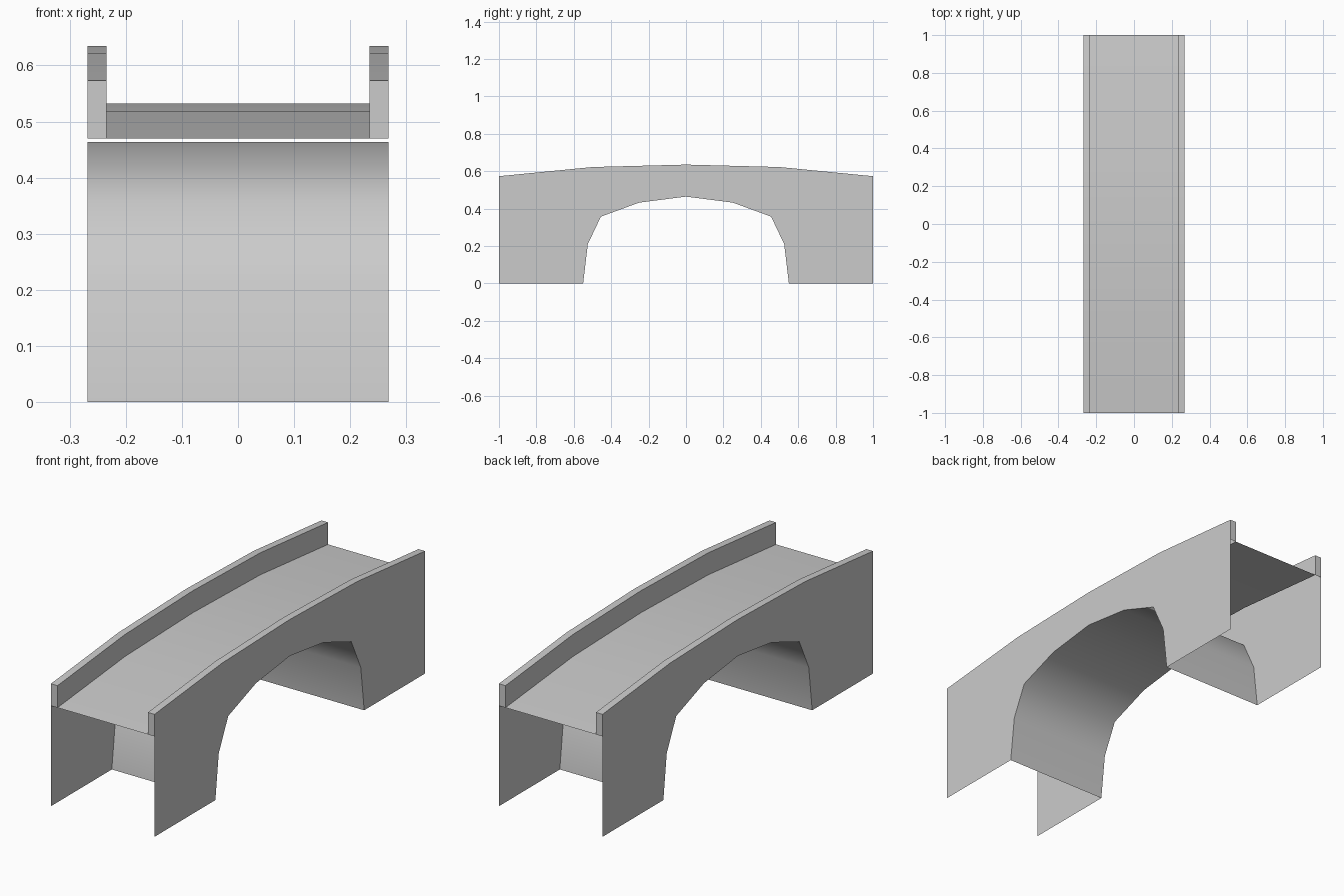
import bpy, bmesh

if "Cube" in bpy.data.objects:
    bpy.data.objects.remove(bpy.data.objects["Cube"])

OUT, INN, RAIL = 0.268, 0.234, 0.103   # outer half width, inner half width, parapet height

stone = bpy.data.materials.new("grey stone")
stone.diffuse_color = (0.6, 0.6, 0.6, 1)
stone.use_nodes = True
stone.node_tree.nodes["Principled BSDF"].inputs["Base Color"].default_value = stone.diffuse_color


def mirrored(half):
    """Complete a symmetric profile from its -y half, whose last point is at y = 0."""
    return half + [(-y, z) for y, z in half[-2::-1]]


TOP = mirrored([(-1, 0.573), (-0.5, 0.622), (0, 0.635)])
DECK = [(y, z - RAIL) for y, z in TOP]
ARCH = mirrored([(-0.55, 0), (-0.525, 0.21), (-0.455, 0.357), (-0.25, 0.432), (0, 0.464)])


def build(name, polys, smooth=False):
    """Make an object from polygons given as point lists."""
    bm = bmesh.new()
    for poly in polys:
        bm.faces.new([bm.verts.new(p) for p in poly]).smooth = smooth
    bmesh.ops.remove_doubles(bm, verts=bm.verts, dist=1e-5)
    mesh = bpy.data.meshes.new(name)
    bm.to_mesh(mesh)
    bm.free()
    mesh.materials.append(stone)
    obj = bpy.data.objects.new(name, mesh)
    bpy.context.collection.objects.link(obj)


def strip(profile, x0, x1):
    """Sweep a profile across x; faces up when x0 < x1 and down when x0 > x1."""
    return [[(x0, *a), (x1, *a), (x1, *b), (x0, *b)] for a, b in zip(profile, profile[1:])]


# Curved roadway and arch underside
build("deck", strip(DECK, -INN, INN), True)
build("arch_underside", strip(ARCH, OUT, -OUT), True)

for side, s in (("left", -1), ("right", 1)):
    def facing(polys):
        return polys if s > 0 else [p[::-1] for p in polys]

    # Side wall with the arch opening, split into one panel per arch segment
    xo, xi = s * OUT, s * INN
    outline = [(-1, 0)] + ARCH + [(1, 0)] + TOP[::-1]
    build(side + "_wall", facing([[(xo, *p) for p in outline]]))

    # Parapet: top, inner face and both ends
    build(side + "_parapet_top", facing(strip(TOP, xi, xo)), True)
    inner = [(xi, *p) for p in TOP + DECK[::-1]]
    ends = []
    for i, order in ((0, 1), (-1, -1)):
        t, d = TOP[i], DECK[i]
        ends.append([(xi, *d), (xo, *d), (xo, *t), (xi, *t)][::order])
    build(side + "_parapet_sides", facing([inner] + ends))
